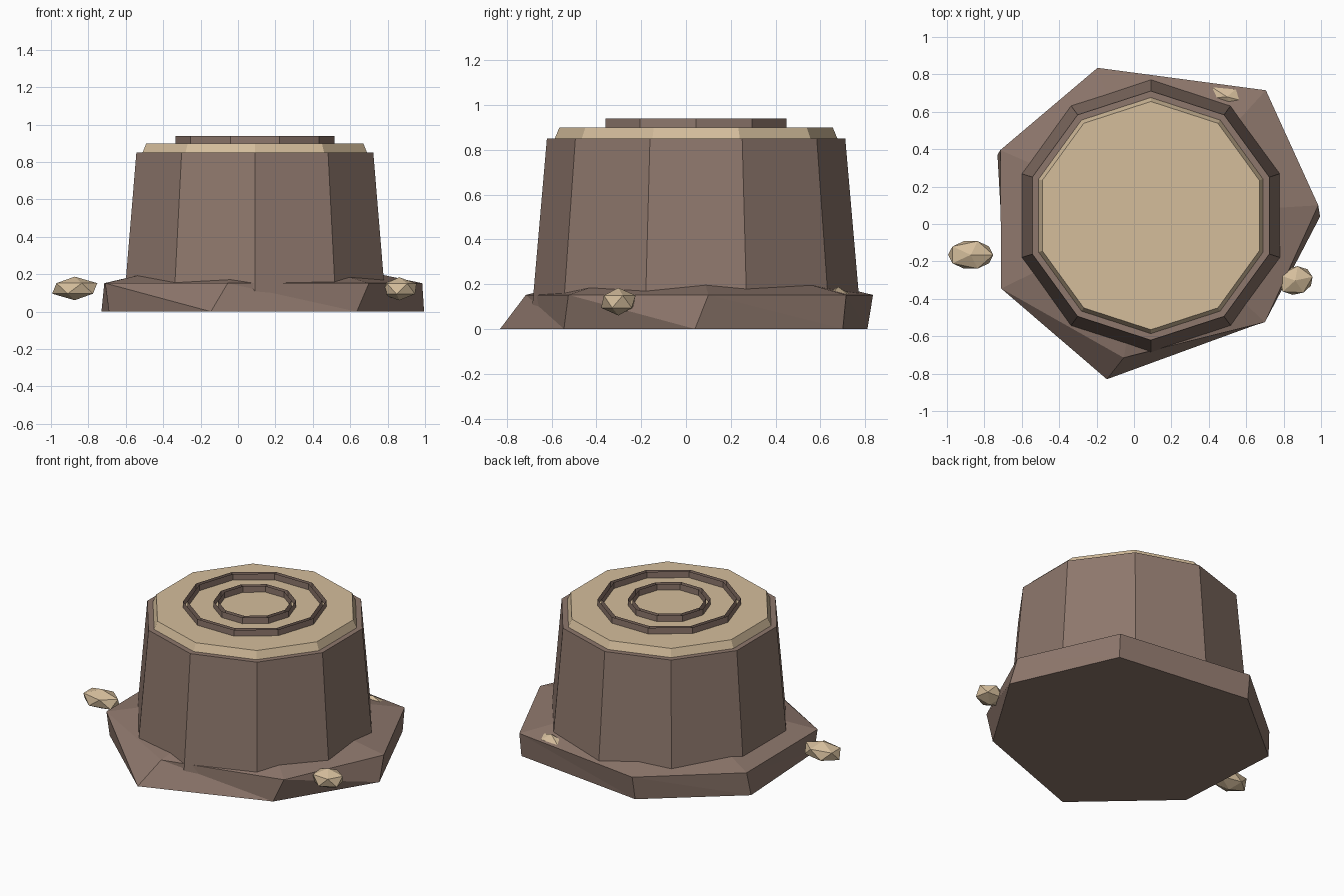
import bpy, bmesh
from math import pi, cos, sin, radians
from mathutils import Matrix, Vector

if "Cube" in bpy.data.objects:
    bpy.data.objects.remove(bpy.data.objects["Cube"])

CX, CY = 0.09, 0.045


def material(name, rgb):
    m = bpy.data.materials.new(name)
    m.diffuse_color = (*rgb, 1)
    m.use_nodes = True
    m.node_tree.nodes["Principled BSDF"].inputs["Base Color"].default_value = m.diffuse_color
    return m


BARK = material("bark", (0.27, 0.185, 0.15))
WOOD = material("cut_wood", (0.66, 0.51, 0.33))


def finish(name, bm, mat, recalc=True):
    if recalc:
        bmesh.ops.recalc_face_normals(bm, faces=bm.faces)
    me = bpy.data.meshes.new(name)
    bm.to_mesh(me)
    bm.free()
    me.materials.append(mat)
    ob = bpy.data.objects.new(name, me)
    bpy.context.collection.objects.link(ob)
    return ob


def circle(bm, r, z, turn, n=10):
    return [bm.verts.new((CX + r * cos(turn + 2 * pi * i / n),
                          CY + r * sin(turn + 2 * pi * i / n), z)) for i in range(n)]


def bridge(bm, low, high):
    n = len(low)
    for i in range(n):
        j = (i + 1) % n
        bm.faces.new((low[i], low[j], high[j], high[i]))


def frustum(name, r0, z0, r1, z1, mat):
    bm = bmesh.new()
    low, high = circle(bm, r0, z0, pi / 2), circle(bm, r1, z1, pi / 2)
    bridge(bm, low, high)
    bm.faces.new(low[::-1])
    bm.faces.new(high)
    return finish(name, bm, mat)


# Ten-sided trunk and the pale cut top
frustum("trunk", 0.733, 0.08, 0.666, 0.85, BARK)
frustum("cut_top", 0.631, 0.85, 0.61, 0.90, WOOD)

# Growth rings: pairs of thin upright walls, open above
for name, outer, inner in (("outer_growth_ring", 0.425, 0.40),
                           ("inner_growth_ring", 0.245, 0.218)):
    bm = bmesh.new()
    bridge(bm, circle(bm, outer, 0.90, 0), circle(bm, outer, 0.94, 0))
    bridge(bm, circle(bm, inner, 0.94, 0), circle(bm, inner, 0.90, 0))
    finish(name, bm, BARK, recalc=False)

# Irregular seven-sided root flare with a raised middle
foot = [(-0.145, -0.83), (0.635, -0.545), (0.995, 0.04), (0.70, 0.70),
        (-0.20, 0.81), (-0.73, 0.37), (-0.69, -0.34)]
rim = [(-0.055, -0.715), (0.70, -0.525), (0.985, 0.10), (0.705, 0.715),
       (-0.195, 0.835), (-0.715, 0.395), (-0.71, -0.345)]
bm = bmesh.new()
low = [bm.verts.new((x, y, 0)) for x, y in foot]
high = [bm.verts.new((x, y, 0.152)) for x, y in rim]
apex = bm.verts.new((CX, CY, 0.34))
for i in range(7):
    j = (i + 1) % 7
    bm.faces.new((low[i], low[j], high[i]))
    bm.faces.new((low[j], high[j], high[i]))
    bm.faces.new((high[i], high[j], apex))
bm.faces.new(low[::-1])
finish("root_flare", bm, BARK)

# Faceted wood chips around the roots
chips = [((-0.873, -0.165, 0.124), (0.135, 0.086, 0.063), 0),
         ((0.862, -0.302, 0.122), (0.106, 0.085, 0.062), 12),
         ((0.497, 0.68, 0.132), (0.126, 0.058, 0.056), -14)]
for k, (loc, size, turn) in enumerate(chips, 1):
    bm = bmesh.new()
    bmesh.ops.create_icosphere(bm, subdivisions=1, radius=1.0)
    bmesh.ops.transform(bm, verts=bm.verts, matrix=Matrix.LocRotScale(
        Vector(loc), Matrix.Rotation(radians(turn), 3, 'Z'), Vector(size)))
    finish(f"wood_chip_{k}", bm, WOOD)
